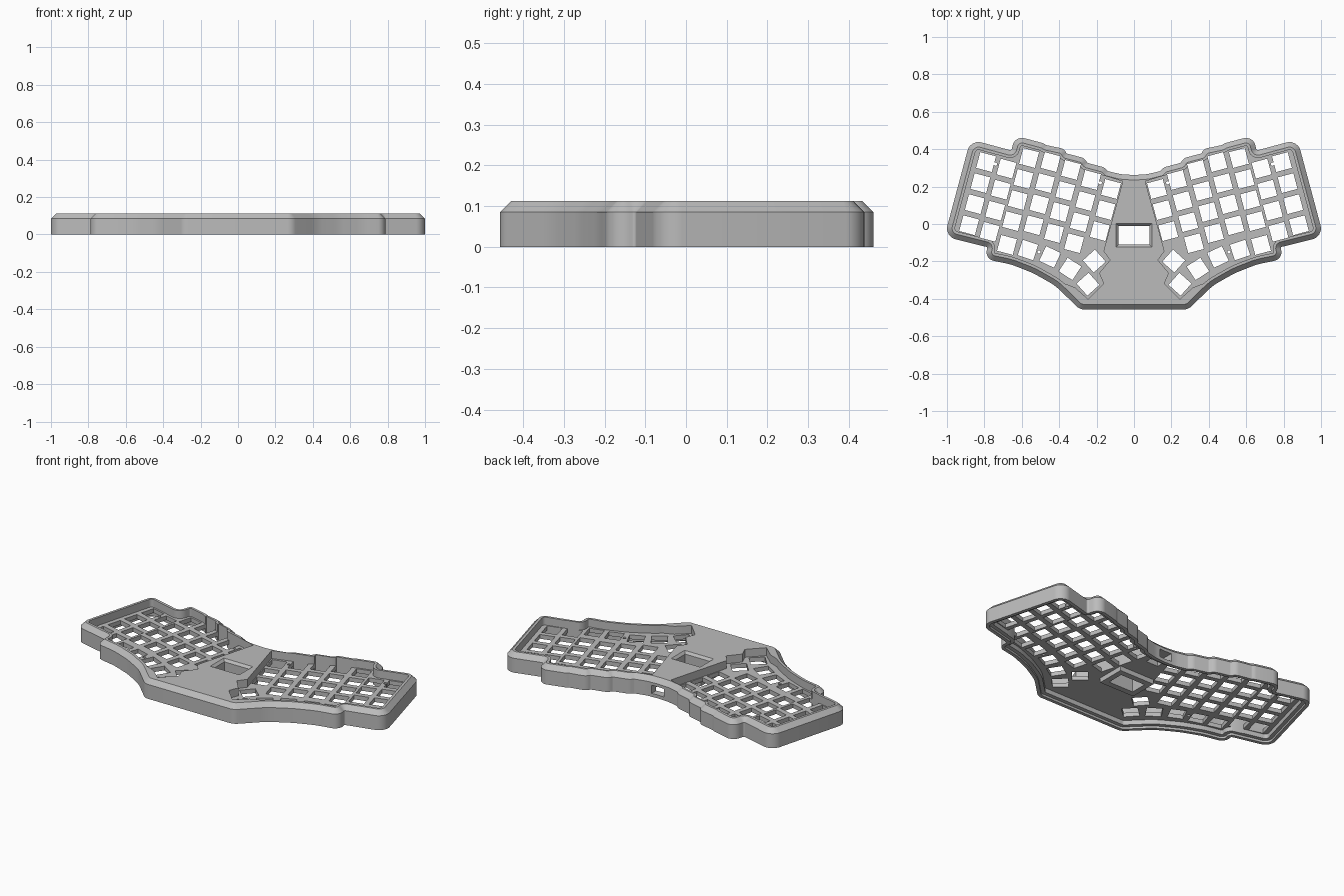
import bpy, bmesh, math
from mathutils import Vector, Matrix

if "Cube" in bpy.data.objects:
    bpy.data.objects.remove(bpy.data.objects["Cube"], do_unlink=True)

grey = bpy.data.materials.new("case_grey")
grey.use_nodes = True
grey.diffuse_color = (0.5, 0.5, 0.5, 1)
grey.node_tree.nodes["Principled BSDF"].inputs["Base Color"].default_value = grey.diffuse_color

TILT, PITCH, HOLE = 15, 0.1165, 0.087
TOP, PLATE_TOP, PLATE_BOTTOM = 0.112, 0.065, 0.04


def rounded(corners, steps=6):
    """Open path with each (x, y, radius) corner replaced by an arc."""
    pts = [Vector(c[:2]) for c in corners]
    out = [pts[0]]
    for a, b, c, corner in zip(pts, pts[1:], pts[2:], corners[1:]):
        d, e = (a - b).normalized(), (c - b).normalized()
        half, radius = d.angle(e) / 2, corner[2]
        reach = radius / math.tan(half)
        mid = b + (d + e).normalized() * (radius / math.sin(half))
        start, end = b + d * reach - mid, b + e * reach - mid
        for i in range(steps + 1):
            out.append(mid + start.lerp(end, i / steps).normalized() * radius)
    return out + [pts[-1]]


def inset(poly, dist):
    """Move every side of a counterclockwise polygon inwards."""
    out = []
    for i, b in enumerate(poly):
        d = (b - poly[i - 1]).normalized()
        e = (poly[(i + 1) % len(poly)] - b).normalized()
        n, m = Vector((-d.y, d.x)), Vector((-e.y, e.x))
        out.append(b + (n + m) * (dist / max(1 + n.dot(m), 0.3)))
    return out


def mirrored(poly):
    return [Vector((-p.x, p.y)) for p in reversed(poly)]


def both(polys):
    return polys + [mirrored(p) for p in polys]


def loft(name, polys, levels):
    """Solid from polygons, stacked at (inset, height) levels."""
    bm = bmesh.new()
    for poly in polys:
        rings = [[bm.verts.new((p.x, p.y, z)) for p in inset(poly, d)] for d, z in levels]
        n = len(poly)
        bm.faces.new(rings[0][::-1])
        bm.faces.new(rings[-1])
        for lo, hi in zip(rings, rings[1:]):
            for i in range(n):
                j = (i + 1) % n
                bm.faces.new((lo[i], lo[j], hi[j], hi[i]))
    mesh = bpy.data.meshes.new(name)
    bm.to_mesh(mesh)
    bm.free()
    mesh.materials.append(grey)
    obj = bpy.data.objects.new(name, mesh)
    bpy.context.collection.objects.link(obj)
    return obj


def cut(target, cutter):
    cutter.hide_render = True
    mod = target.modifiers.new("cut", 'BOOLEAN')
    mod.operation, mod.solver, mod.object = 'DIFFERENCE', 'EXACT', cutter
    mod.use_self = True
    bpy.context.view_layer.objects.active = target
    bpy.ops.object.modifier_apply(modifier=mod.name)


def rect(x0, x1, y0, y1):
    return [Vector(p) for p in ((x0, y0), (x1, y0), (x1, y1), (x0, y1))]


def square(x, y, degrees):
    turn, h = Matrix.Rotation(math.radians(degrees), 2), HOLE / 2
    return [Vector((x, y)) + turn @ p for p in rect(-h, h, -h, h)]


def disc(x, y, r, sides=12):
    return [Vector((x + r * math.cos(math.tau * i / sides), y + r * math.sin(math.tau * i / sides)))
            for i in range(sides)]


# Case outline, left half from front centre to back centre
half = rounded([
    (0, -.457, 0), (.29, -.457, .06), (.42, -.33, .3), (.54, -.262, .4), (.66, -.215, .4),
    (.8, -.187, .047), (.783, -.124, .008), (1.0135, -.067, .06), (.874, .452, .06),
    (.656, .393, .01), (.635, .472, .05), (.485, .432, .045), (.47, .422, .01),
    (.375, .402, .045), (.36, .377, .01), (.265, .352, .045), (.25, .327, .01),
    (.16, .303, .045), (.14, .283, .01), (.07, .266, .2), (0, .262, 0)])
outline = half + mirrored(half)[1:-1]

# Key positions: column tops with key counts, then the thumb arc
keys = []
for x, y, count in ((.791, .331, 4), (.682, .296, 4), (.561, .353, 4), (.446, .331, 4),
                    (.337, .289, 4), (.23, .235, 4), (.123, .187, 3)):
    for row in range(count):
        a = math.radians(TILT)
        keys.append((x + row * PITCH * math.sin(a), y - row * PITCH * math.cos(a), TILT))
keys += [(.679, -.112, TILT), (.567, -.139, 18), (.449, -.176, 25), (.342, -.24, 33),
         (.212, -.198, 48), (.246, -.322, 48)]

# Key well: the case wall moved inwards, closed along the centre panel
shell = inset(outline, .042)
well = [s for s, p in zip(shell, outline) if p.x > .4 or (p.y > .295 and p.x > 0)]
well += [Vector(p) for p in ((.06, .228), (.163, -.145), (.128, -.193), (.186, -.262),
                             (.163, -.318), (.245, -.402), (.315, -.34))]

holes = [square(*k) for k in keys]
screws = [disc(x, y, .009) for x, y in ((.74, .32), (.18, .22), (.508, -.15))]
screen = rect(-.082, .082, -.11, -.01)

case = loft("keyboard_case", [outline], [(0, 0), (0, .085), (.027, TOP)])
frame = loft("screen_frame", [rect(-.115, .115, -.145, .025)], [(0, .012), (0, PLATE_BOTTOM + .005)])

cutters = {
    "cavity_cutter": ([outline], [(.042, -.1), (.042, PLATE_BOTTOM)]),
    "ledge_cutter": ([outline], [(.02, -.1), (.02, .013)]),
    "well_cutter": (both([well]), [(0, PLATE_TOP), (0, .2)]),
    "key_cutter": (both(holes), [(0, -.1), (0, .2)]),
    "screw_cutter": (both(screws), [(0, -.1), (0, .2)]),
    "port_cutter": ([rect(-.04, .04, .15, .35)], [(0, .02), (0, .068)]),
    "screen_cutter": ([screen], [(0, -.1), (0, .098), (-.014, TOP + .001)]),
}
for name, (polys, levels) in cutters.items():
    cutter = loft(name, polys, levels)
    cut(case, cutter)
    if name == "screen_cutter":
        cut(frame, cutter)
    bpy.data.objects.remove(cutter, do_unlink=True)

for obj in (case, frame):
    bpy.ops.object.select_all(action='DESELECT')
    obj.select_set(True)
    bpy.context.view_layer.objects.active = obj
    bpy.ops.object.shade_smooth_by_angle(angle=math.radians(30))
